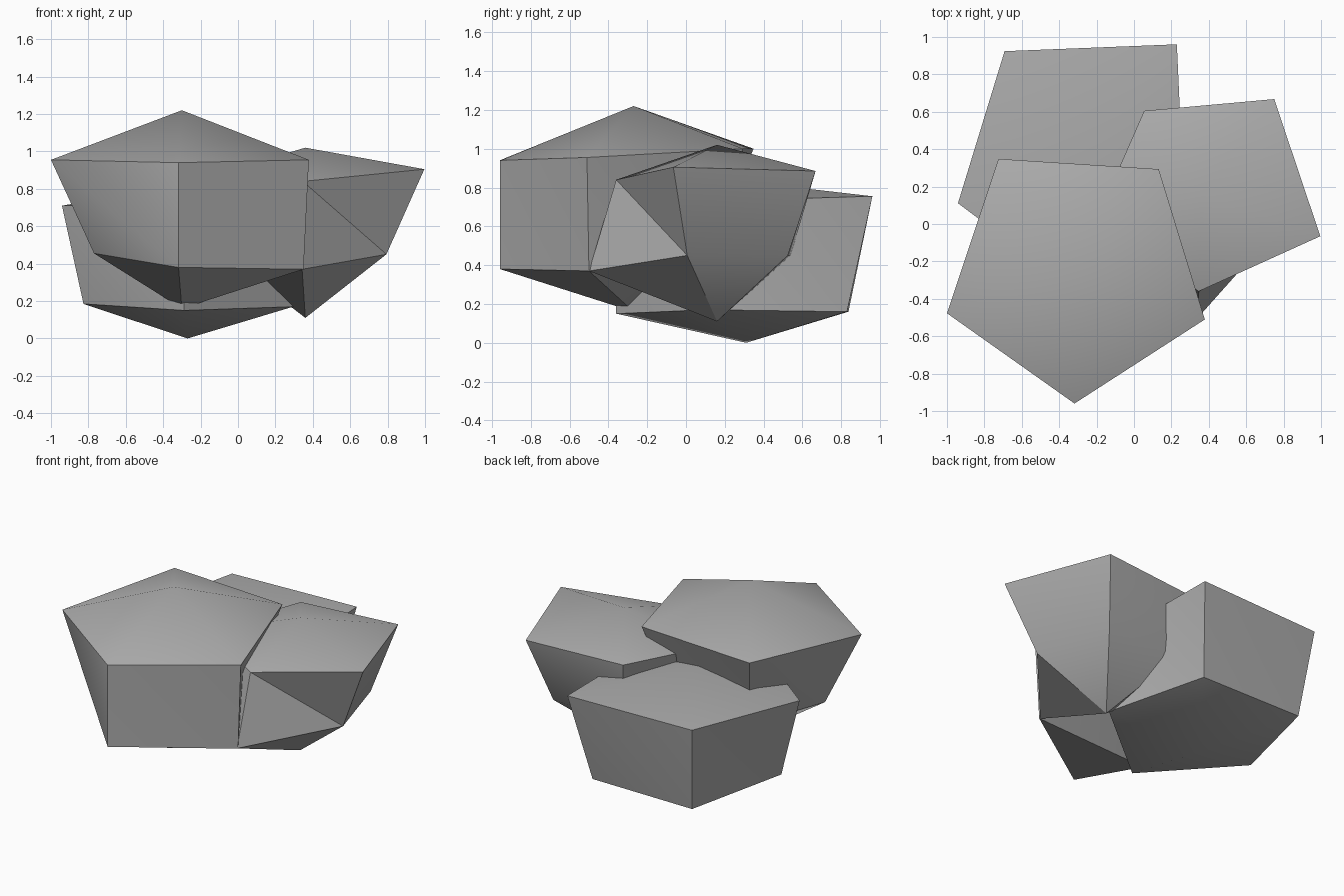
import bpy
import bmesh
from math import cos, sin, radians

default_cube = bpy.data.objects.get("Cube")
if default_cube:
    bpy.data.objects.remove(default_cube, do_unlink=True)

SIDES = 5
START_ANGLE = 196.5

# One plain stone colour
stone = bpy.data.materials.new("stone_grey")
stone.use_nodes = True
stone_colour = (0.42, 0.42, 0.42, 1)
stone.diffuse_color = stone_colour
stone.node_tree.nodes["Principled BSDF"].inputs["Base Color"].default_value = stone_colour


def make_ring(bm, centre, radii, heights):
    """Five corners around a centre, each with its own reach and height."""
    corners = []
    for i, (radius, height) in enumerate(zip(radii, heights)):
        angle = radians(START_ANGLE + i * 360 / SIDES)
        x = centre[0] + radius * cos(angle)
        y = centre[1] + radius * sin(angle)
        corners.append(bm.verts.new((x, y, height)))
    return corners


def make_rock(name, centre, peak, base, upper_radii, upper_heights, lower_radii, lower_heights):
    """Faceted boulder: peak, wide shoulder ring, narrower foot ring, base point."""
    bm = bmesh.new()
    upper = make_ring(bm, centre, upper_radii, upper_heights)
    lower = make_ring(bm, centre, lower_radii, lower_heights)
    top_point = bm.verts.new((*centre, peak))
    base_point = bm.verts.new((*centre, base))
    for i in range(SIDES):
        j = (i + 1) % SIDES
        bm.faces.new((top_point, upper[i], upper[j]))
        bm.faces.new((upper[i], lower[j], upper[j]))
        bm.faces.new((upper[i], lower[i], lower[j]))
        bm.faces.new((base_point, lower[j], lower[i]))
    bmesh.ops.recalc_face_normals(bm, faces=bm.faces)

    mesh = bpy.data.meshes.new(name)
    bm.to_mesh(mesh)
    bm.free()
    mesh.materials.append(stone)
    rock = bpy.data.objects.new(name, mesh)
    bpy.context.collection.objects.link(rock)

    # Soft shading across shallow facets, crisp main edges
    bpy.ops.object.select_all(action="DESELECT")
    rock.select_set(True)
    bpy.context.view_layer.objects.active = rock
    bpy.ops.object.shade_smooth_by_angle(angle=radians(30))
    return rock


# Tall boulder at the front
make_rock(
    name="front_rock", centre=(-0.3, -0.27), peak=1.22, base=0.16,
    upper_radii=(0.73, 0.69, 0.72, 0.71, 0.75),
    upper_heights=(0.955, 0.94, 0.955, 1, 1),
    lower_radii=(0.49, 0.69, 0.69, 0.48, 0.48),
    lower_heights=(0.455, 0.38, 0.37, 0.45, 0.45),
)

# Smaller boulder leaning against its side
make_rock(
    name="side_rock", centre=(0.36, 0.16), peak=1.02, base=0.11,
    upper_radii=(0.6, 0.52, 0.675, 0.64, 0.54),
    upper_heights=(0.85, 0.84, 0.905, 0.885, 0.876),
    lower_radii=(0.46, 0.66, 0.46, 0.46, 0.46),
    lower_heights=(0.45, 0.37, 0.45, 0.45, 0.45),
)

# Low boulder at the back, resting on the ground
make_rock(
    name="back_rock", centre=(-0.27, 0.31), peak=0.83, base=0,
    upper_radii=(0.7, 0.69, 0.57, 0.82, 0.745),
    upper_heights=(0.71, 0.72, 0.73, 0.755, 0.75),
    lower_radii=(0.58, 0.67, 0.6, 0.655, 0.64),
    lower_heights=(0.185, 0.15, 0.17, 0.16, 0.16),
)
